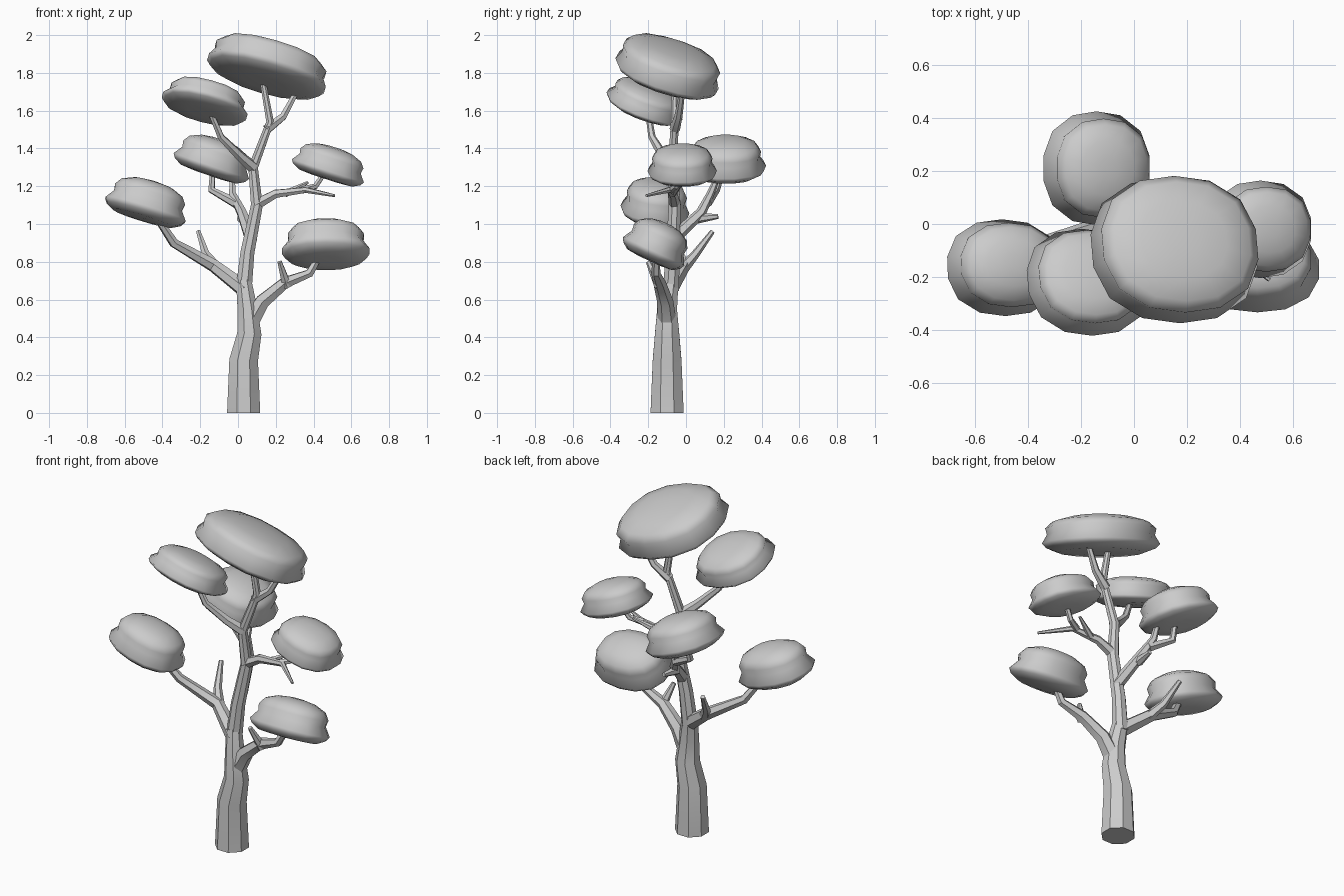
import bpy
import bmesh
from math import cos, sin, pi, radians
from mathutils import Euler, Matrix, Vector

default_cube = bpy.data.objects.get("Cube")
if default_cube:
    bpy.data.objects.remove(default_cube, do_unlink=True)

grey = (.6, .6, .6, 1)
clay = bpy.data.materials.new("plain_grey")
clay.use_nodes = True
clay.diffuse_color = grey
clay.node_tree.nodes["Principled BSDF"].inputs["Base Color"].default_value = grey


def loft(name, rings, smooth_angle):
    """Skin a stack of closed rings, cap both ends and shade the result."""
    bm = bmesh.new()
    loops = [[bm.verts.new(point) for point in ring] for ring in rings]
    for lower, upper in zip(loops, loops[1:]):
        for i in range(len(lower)):
            bm.faces.new((lower[i - 1], lower[i], upper[i], upper[i - 1]))
    bm.faces.new(loops[0])
    bm.faces.new(loops[-1])
    bmesh.ops.recalc_face_normals(bm, faces=bm.faces)
    mesh = bpy.data.meshes.new(name)
    bm.to_mesh(mesh)
    bm.free()
    mesh.materials.append(clay)
    obj = bpy.data.objects.new(name, mesh)
    bpy.context.collection.objects.link(obj)
    bpy.ops.object.select_all(action='DESELECT')
    obj.select_set(True)
    bpy.context.view_layer.objects.active = obj
    bpy.ops.object.shade_smooth_by_angle(angle=radians(smooth_angle))


def circle(sides):
    """Angles spaced evenly around a ring."""
    return [2 * pi * (k + .5) / sides for k in range(sides)]


def limb(name, *path, thick=.028, thin=.013, sides=6):
    """Tube along a path, tapering evenly from thick to thin."""
    path = [Vector(point) for point in path]
    last = len(path) - 1
    frame = Matrix.Identity(3)
    heading = Vector((0, 0, 1))
    rings = []
    for i, point in enumerate(path):
        turn = (path[min(i + 1, last)] - path[max(i - 1, 0)]).normalized()
        frame = heading.rotation_difference(turn).to_matrix() @ frame
        heading = turn
        radius = thick + (thin - thick) * i / last
        rings.append([point + frame @ Vector((radius * cos(t), radius * sin(t), 0))
                      for t in circle(sides)])
    loft(name, rings, 30)


# Pad outlines as (reach, level): flat underside with a wide lip, then the dome
SKIRT = [(.35, -.75), (.75, -.7), (.95, -.5), (1.02, -.3)]
DOME = [(.97, .1), (1, .4), (.87, .7), (.55, .92), (.2, 1)]


def canopy(name, centre, half_size, tilt_x, tilt_y, dome_width=.89):
    """Tilted pad with a dome set on a wider skirt; returns where its branch ends."""
    centre = Vector(centre)
    width, depth, height = half_size
    tilt = Euler((radians(tilt_x), radians(tilt_y), 0)).to_matrix()
    rings = []
    for reach, level in SKIRT + [(r * dome_width, z) for r, z in DOME]:
        ring = []
        for t in circle(14):
            # Slightly squared outline
            r = reach * (1 + .05 * sin(2 * t) ** 2)
            local = Vector((r * width * cos(t), r * depth * sin(t), height * level))
            ring.append(centre + tilt @ local)
        rings.append(ring)
    loft(name, rings, 100)
    return centre


# Foliage pads
canopy("top_canopy", (.16, -.09, 1.83), (.32, .28, .12), -17, 16, dome_width=.96)
upper_left = canopy("upper_left_canopy", (-.17, -.21, 1.65), (.23, .21, .09), -20, 15)
rear = canopy("rear_canopy", (-.13, .21, 1.34), (.21, .21, .115), 0, 19)
far_left = canopy("far_left_canopy", (-.48, -.16, 1.11), (.22, .18, .12), -7, 17)
upper_right = canopy("upper_right_canopy", (.485, -.02, 1.31), (.2, .18, .1), 0, 18)
low_right = canopy("low_right_canopy", (.465, -.155, .89), (.23, .175, .125), -25, 0)

# Trunk, thinner stem above it and the fork at the top
limb("trunk", (.03, -.1, 0), (.03, -.1, .28), (.06, -.1, .42), (.05, -.1, .55),
     (.03, -.08, .7), thick=.095, thin=.044, sides=8)
limb("stem", (.03, -.08, .65), (.05, -.07, .85), (.1, -.06, 1.1), (.08, -.07, 1.3),
     (.17, -.06, 1.54), (.12, -.06, 1.82), thick=.046, thin=.016, sides=8)
limb("top_fork", (.15, -.06, 1.5), (.24, -.04, 1.57), (.31, -.02, 1.7), thin=.015)

# Low right branch
limb("low_right_branch", (.06, -.1, .47), (.13, -.11, .59), (.25, -.14, .69),
     (.38, -.16, .74), low_right, thick=.052, thin=.015)
limb("low_right_twig", (.26, -.14, .67), (.22, -.2, .8))

# Low left branch
limb("low_left_branch", (.04, -.09, .65), (-.13, -.01, .78), (-.34, -.07, .9),
     far_left, thick=.046, thin=.016)
limb("low_left_twig", (-.11, -.02, .76), (-.17, .05, .84), (-.21, .14, .96), thick=.033)

# Rear branch
limb("rear_branch", (.07, -.07, .92), (.02, .08, 1.06), (-.03, .13, 1.16),
     (-.03, .18, 1.28), thick=.036)
limb("rear_stub", (.02, .06, 1.03), (.03, .17, 1.04))
limb("rear_fork", (-.01, .11, 1.11), (-.14, .16, 1.18), rear)

# Upper right branch
limb("upper_right_branch", (.09, -.06, 1.1), (.2, -.07, 1.16), (.36, -.09, 1.18),
     (.51, -.21, 1.15), thick=.033, thin=.008)
limb("upper_right_fork", (.34, -.08, 1.18), (.41, -.05, 1.2), upper_right, thick=.02)
limb("upper_right_stub", (.25, -.07, 1.16), (.37, -.02, 1.22), thick=.02, thin=.008)

# Upper left branch
limb("upper_left_branch", (.08, -.07, 1.3), (.01, -.12, 1.36), (-.09, -.18, 1.46),
     upper_left, thick=.033)
